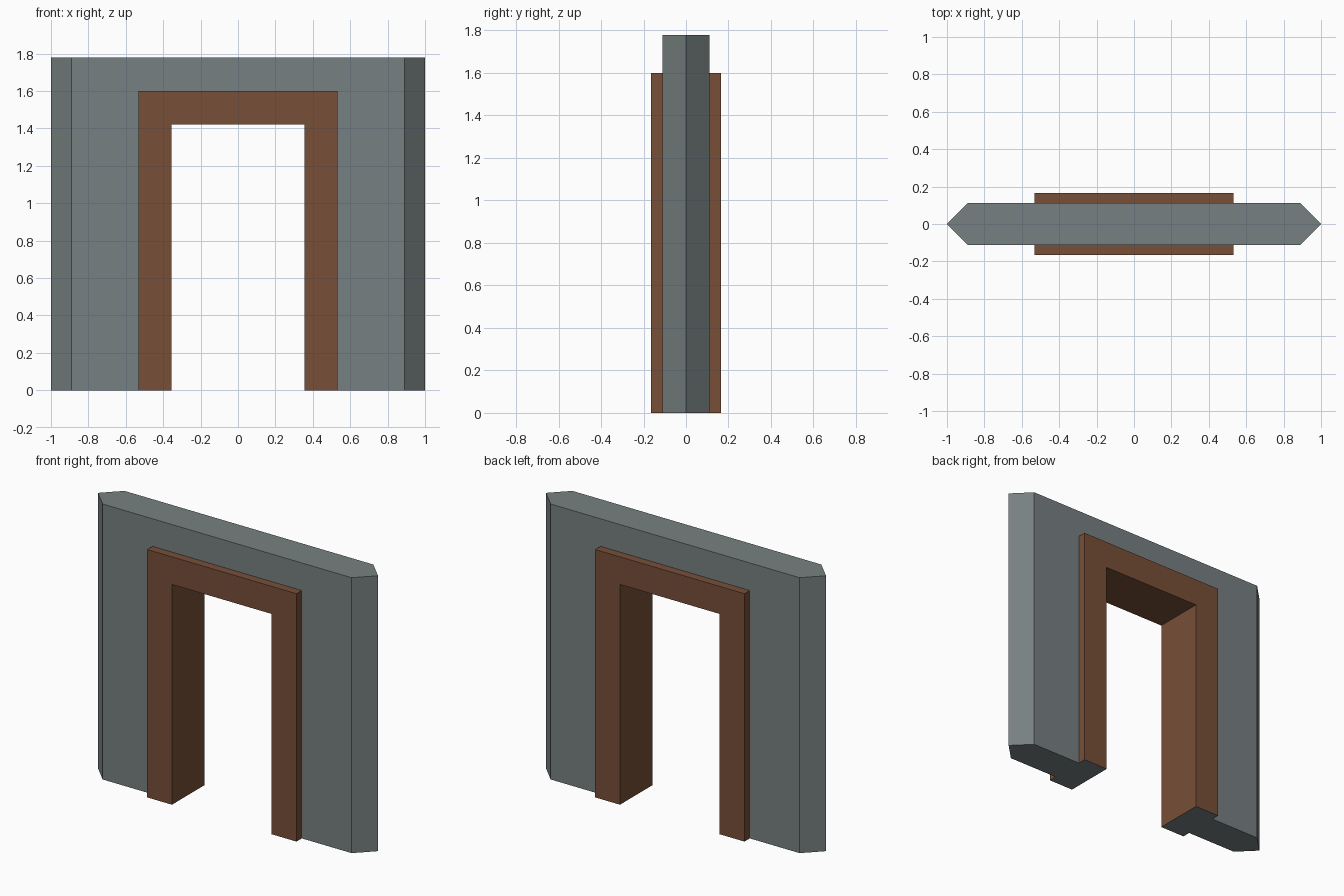
import bpy, bmesh

if "Cube" in bpy.data.objects:
    bpy.data.objects.remove(bpy.data.objects["Cube"])

H, T = 1.778, 0.111          # wall height, half thickness
FX, FZ, FY = 0.533, 1.6, 0.165   # frame outer half width, height, half depth
OX, OZ = 0.356, 1.422        # opening half width, height
EX = 0.889                   # where the pointed wall ends begin


def material(name, colour):
    m = bpy.data.materials.new(name)
    m.diffuse_color = (*colour, 1)
    m.use_nodes = True
    m.node_tree.nodes["Principled BSDF"].inputs["Base Color"].default_value = m.diffuse_color
    return m


stone = material("grey stone", (0.185, 0.216, 0.220))
wood = material("brown wood", (0.185, 0.078, 0.040))


def arch(ox, oz, ix, iz, y):
    """Upside-down U outline at depth y."""
    return [(-ox, y, 0), (-ox, y, oz), (ox, y, oz), (ox, y, 0),
            (ix, y, 0), (ix, y, iz), (-ix, y, iz), (-ix, y, 0)]


def build(name, faces, mats):
    bm = bmesh.new()
    for f in faces:
        bm.faces.new([bm.verts.new(p) for p in f])
    bmesh.ops.remove_doubles(bm, verts=bm.verts, dist=1e-5)
    bmesh.ops.recalc_face_normals(bm, faces=bm.faces)
    # undersides take the second material
    for f in bm.faces:
        if all(v.co.z < 1e-5 for v in f.verts):
            f.material_index = len(mats) - 1
            if f.normal.z > 0:
                f.normal_flip()
    me = bpy.data.meshes.new(name)
    bm.to_mesh(me)
    bm.free()
    for m in mats:
        me.materials.append(m)
    ob = bpy.data.objects.new(name, me)
    bpy.context.collection.objects.link(ob)


# wall with pointed ends, open where the frame fills it
faces = [arch(EX, H, FX, FZ, -T), arch(EX, H, FX, FZ, T),
         [(-1, 0, H), (-EX, -T, H), (EX, -T, H), (1, 0, H), (EX, T, H), (-EX, T, H)]]
for s in (-1, 1):
    faces.append([(s * FX, -T, 0), (s * EX, -T, 0), (s, 0, 0),
                  (s * EX, T, 0), (s * FX, T, 0)])
    for y in (-T, T):
        faces.append([(s * EX, y, 0), (s, 0, 0), (s, 0, H), (s * EX, y, H)])
build("wall", faces, [stone])

# door frame standing proud on both sides
faces = [arch(FX, FZ, OX, OZ, -FY), arch(FX, FZ, OX, OZ, FY)]
levels = (-FY, -T, T, FY)
for k in range(3):
    a = arch(FX, FZ, OX, OZ, levels[k])
    b = arch(FX, FZ, OX, OZ, levels[k + 1])
    for i in range(8):
        if k == 1 and i < 3:     # buried in the wall
            continue
        j = (i + 1) % 8
        faces.append([a[i], a[j], b[j], b[i]])
build("door_frame", faces, [wood, stone])
